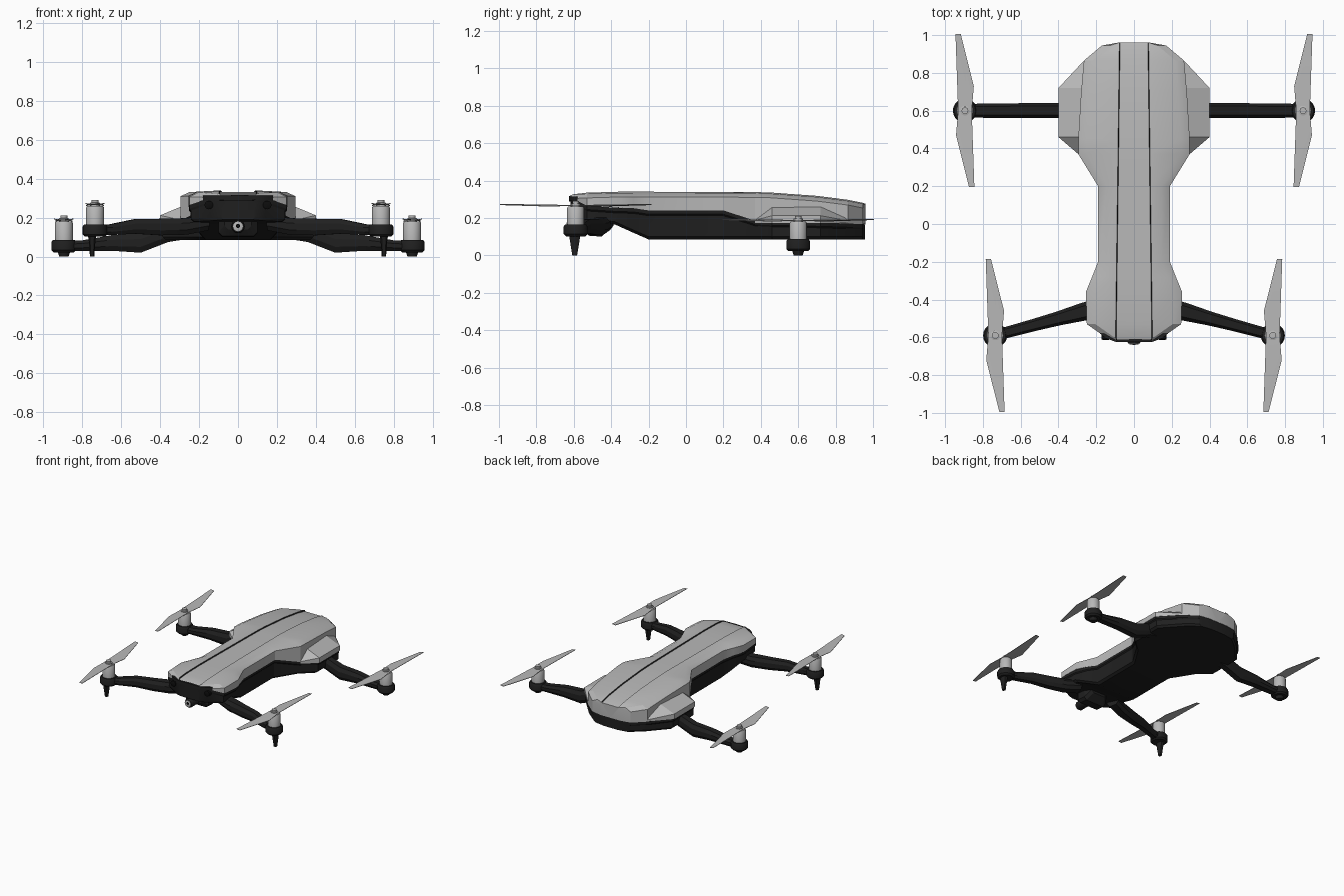
import bpy
import bmesh
import math
from mathutils import Vector

if "Cube" in bpy.data.objects:
    bpy.data.objects.remove(bpy.data.objects["Cube"], do_unlink=True)


def material(name, value, rough=0.5):
    m = bpy.data.materials.new(name)
    m.use_nodes = True
    color = (value, value, value, 1)
    m.diffuse_color = color
    bsdf = m.node_tree.nodes["Principled BSDF"]
    bsdf.inputs["Base Color"].default_value = color
    bsdf.inputs["Roughness"].default_value = rough
    return m


GREY = material("shell_grey", 0.48)
BLACK = material("matte_black", 0.014)
GLASS = material("sensor_black", 0.004, 0.2)


def finish(name, bm, mats, angle=25):
    bmesh.ops.remove_doubles(bm, verts=bm.verts, dist=0.0001)
    bmesh.ops.recalc_face_normals(bm, faces=bm.faces)
    mesh = bpy.data.meshes.new(name)
    bm.to_mesh(mesh)
    bm.free()
    for m in mats:
        mesh.materials.append(m)
    ob = bpy.data.objects.new(name, mesh)
    bpy.context.collection.objects.link(ob)
    bpy.ops.object.select_all(action="DESELECT")
    ob.select_set(True)
    bpy.context.view_layer.objects.active = ob
    bpy.ops.object.shade_smooth_by_angle(angle=math.radians(angle))
    return ob


def loft(name, rings, mats, dark_edges=(), angle=25):
    """Skin a row of matching rings and cap both ends."""
    bm = bmesh.new()
    rows = [[bm.verts.new(p) for p in ring] for ring in rings]
    n = len(rows[0])
    for a, b in zip(rows, rows[1:]):
        for j in range(n):
            k = (j + 1) % n
            f = bm.faces.new((a[j], a[k], b[k], b[j]))
            f.material_index = 1 if j in dark_edges else 0
    bm.faces.new(rows[0])
    bm.faces.new(rows[-1])
    return finish(name, bm, mats, angle)


def mirrored_ring(y, half):
    """Half section from the top centre to the bottom centre, completed over x."""
    return [(x, y, z) for x, z in half] + [(-x, y, z) for x, z in half[-2:0:-1]]


def turned(name, centre, profile, mat, axis="Z", sides=20):
    """Stack of circles given as (radius, distance along axis)."""
    rings = []
    for r, h in profile:
        ring = []
        for i in range(sides):
            a = math.tau * i / sides
            u, v = r * math.cos(a), r * math.sin(a)
            ring.append(Vector(centre) + Vector((u, v, h) if axis == "Z" else (u, -h, v)))
        rings.append(ring)
    return loft(name, rings, [mat], angle=35)


# Upper shell: y, half width, top height, lower edge height
SHELL = [
    (-0.62, 0.10, 0.320, 0.305), (-0.60, 0.15, 0.327, 0.300),
    (-0.53, 0.25, 0.335, 0.265), (-0.36, 0.255, 0.340, 0.255),
    (-0.28, 0.222, 0.340, 0.252), (-0.20, 0.19, 0.340, 0.240),
    (0.20, 0.19, 0.339, 0.240), (0.37, 0.295, 0.338, 0.185),
    (0.45, 0.295, 0.336, 0.180), (0.70, 0.28, 0.318, 0.175),
    (0.865, 0.265, 0.297, 0.170), (0.945, 0.17, 0.281, 0.167),
    (0.96, 0.085, 0.276, 0.166),
]
rings = []
for y, w, t, low in SHELL:
    g = 0.086 - 0.013 * y                       # seam beside the central panel
    g = min(g, w - 0.012)
    edge = max(w - 0.045, g + 0.008)
    rings.append(mirrored_ring(y, [
        (0, t - 0.008), (g, t - 0.008), (g + 0.004, t), (edge, t - 0.006),
        (w, max(t - 0.028, low + 0.004)), (w, low), (0, low)]))
loft("upper_shell", rings, [GREY, BLACK], dark_edges=(1, 10))

# Lower hull: y, half width, upper edge height, bottom height
HULL = [
    (-0.618, 0.10, 0.305, 0.19), (-0.598, 0.15, 0.300, 0.185),
    (-0.53, 0.25, 0.265, 0.18), (-0.38, 0.252, 0.255, 0.165),
    (-0.28, 0.22, 0.252, 0.12), (-0.20, 0.19, 0.240, 0.085),
    (0.20, 0.19, 0.240, 0.085), (0.37, 0.295, 0.185, 0.085),
    (0.46, 0.395, 0.180, 0.085), (0.72, 0.395, 0.175, 0.085),
    (0.865, 0.265, 0.170, 0.085), (0.943, 0.17, 0.167, 0.085),
    (0.957, 0.085, 0.166, 0.085),
]
rings = []
for y, w, t, b in HULL:
    rings.append(mirrored_ring(y, [
        (0, t), (w, t), (w, t - 0.02), (w - 0.008, t - 0.028),
        (w - 0.008, b + 0.015), (w - 0.025, b), (0, b)]))
loft("lower_hull", rings, [BLACK])

# Camera and its housing under the nose
rings = []
for y, w, t, b in [(-0.545, 0.07, 0.19, 0.14), (-0.52, 0.10, 0.19, 0.105),
                   (-0.45, 0.10, 0.19, 0.10), (-0.40, 0.07, 0.19, 0.15)]:
    rings.append(mirrored_ring(y, [(0, t), (w, t), (w, b + 0.02), (w - 0.02, b), (0, b)]))
loft("camera_housing", rings, [BLACK])
turned("camera_barrel", (0, -0.5, 0.155), [(0.035, 0), (0.035, 0.125), (0.03, 0.133)], BLACK, "Y")
turned("camera_ring", (0, -0.632, 0.155), [(0.025, 0), (0.025, 0.004), (0.02, 0.006)], GREY, "Y")
turned("camera_lens", (0, -0.637, 0.158), [(0.012, 0), (0.008, 0.003)], GLASS, "Y")

OCTAGON = [(0.5, 0.2), (0.3, 0.5), (-0.3, 0.5), (-0.5, 0.2),
           (-0.5, -0.2), (-0.3, -0.5), (0.3, -0.5), (0.5, -0.2)]


def arm(name, s, path):
    """Path of x, y, z, width, height."""
    d = Vector(path[-1][:2]) - Vector(path[0][:2])
    side = Vector((-d.y, d.x)).normalized()
    loft(name, [[(s * (x + side.x * u * w), y + side.y * u * w, z + v * h)
                 for u, v in OCTAGON] for x, y, z, w, h in path], [BLACK])


def rotor(prefix, s, x, y, base):
    """Motor pod, motor, hub and propeller; base is the underside of the pod."""
    at = (s * x, y, base)
    turned(prefix + "_pod", at, [(0.052, 0), (0.064, 0.012), (0.064, 0.052), (0.056, 0.064)], BLACK)
    turned(prefix + "_motor", at, [(0.046, 0.06), (0.046, 0.15), (0.041, 0.158)], GREY)
    turned(prefix + "_hub", at, [(0.026, 0.155), (0.026, 0.174), (0.018, 0.176), (0.018, 0.188)], GREY, sides=14)
    half = [(0.05, 0.405), (0.022, 0.405), (-0.047, 0.13), (-0.036, 0)]
    outline = half + [(-u, -v) for u, v in half]
    bm = bmesh.new()
    top, low = [], []
    for u, v in outline:
        pitch = 0.12 * u * (1 if v > 0 else -1 if v < 0 else 0)
        for row, lift in ((top, 0.003), (low, 0)):
            row.append(bm.verts.new((s * (x + u), y + v, base + 0.164 + pitch + lift)))
    n = len(outline)
    # two blades joined across the hub line
    for row in (top, low):
        bm.faces.new(row[:4] + row[7:])
        bm.faces.new(row[3:8])
    for i in range(n):
        k = (i + 1) % n
        bm.faces.new((top[i], top[k], low[k], low[i]))
    finish(prefix + "_propeller", bm, [GREY])


for s, tag in ((1, "left"), (-1, "right")):
    # Front arm, rotor and landing leg
    arm("front_arm_" + tag, s, [
        (0.16, -0.435, 0.175, 0.10, 0.08), (0.27, -0.465, 0.155, 0.095, 0.085),
        (0.40, -0.50, 0.152, 0.075, 0.085), (0.53, -0.535, 0.155, 0.065, 0.075),
        (0.66, -0.57, 0.138, 0.06, 0.055), (0.735, -0.59, 0.136, 0.06, 0.05)])
    rotor("front_" + tag, s, 0.735, -0.59, 0.102)
    loft("front_leg_" + tag, [[(s * (0.75 + u * w), -0.595 + v * d, z) for u, v in OCTAGON]
         for z, w, d in [(0.11, 0.045, 0.06), (0.09, 0.036, 0.055), (0, 0.022, 0.026)]], [BLACK])

    # Rear arm, rotor and foot
    arm("rear_arm_" + tag, s, [
        (0.28, 0.6, 0.13, 0.08, 0.085), (0.36, 0.6, 0.122, 0.08, 0.095),
        (0.50, 0.6, 0.07, 0.08, 0.10), (0.65, 0.6, 0.07, 0.078, 0.08),
        (0.80, 0.6, 0.056, 0.075, 0.055), (0.89, 0.6, 0.054, 0.07, 0.05)])
    rotor("rear_" + tag, s, 0.895, 0.6, 0.022)
    turned("rear_foot_" + tag, (s * 0.895, 0.6, 0), [(0.024, 0), (0.032, 0.025)], BLACK)

    # Sloped cover over the rear arm root: y, reach, outer height, inner height
    loft("arm_cover_" + tag, [
        [(s * 0.2, y, 0.172), (s * w, y, 0.172), (s * w, y, zo), (s * 0.25, y, zi)]
        for y, w, zo, zi in [(0.37, 0.295, 0.188, 0.19), (0.46, 0.4, 0.212, 0.275),
                             (0.72, 0.4, 0.212, 0.27), (0.865, 0.265, 0.185, 0.20)]], [GREY])

    # Forward vision sensor
    turned("front_sensor_" + tag, (s * 0.15, -0.575, 0.265),
           [(0.022, 0), (0.022, 0.035), (0.016, 0.038)], GLASS, "Y", 16)

# Brow above the sensors
loft("nose_brow", [mirrored_ring(y, [(0, 0.316), (w, 0.314), (w, 0.29), (0, 0.288)])
                   for y, w in [(-0.626, 0.09), (-0.605, 0.15), (-0.58, 0.18)]], [BLACK])
